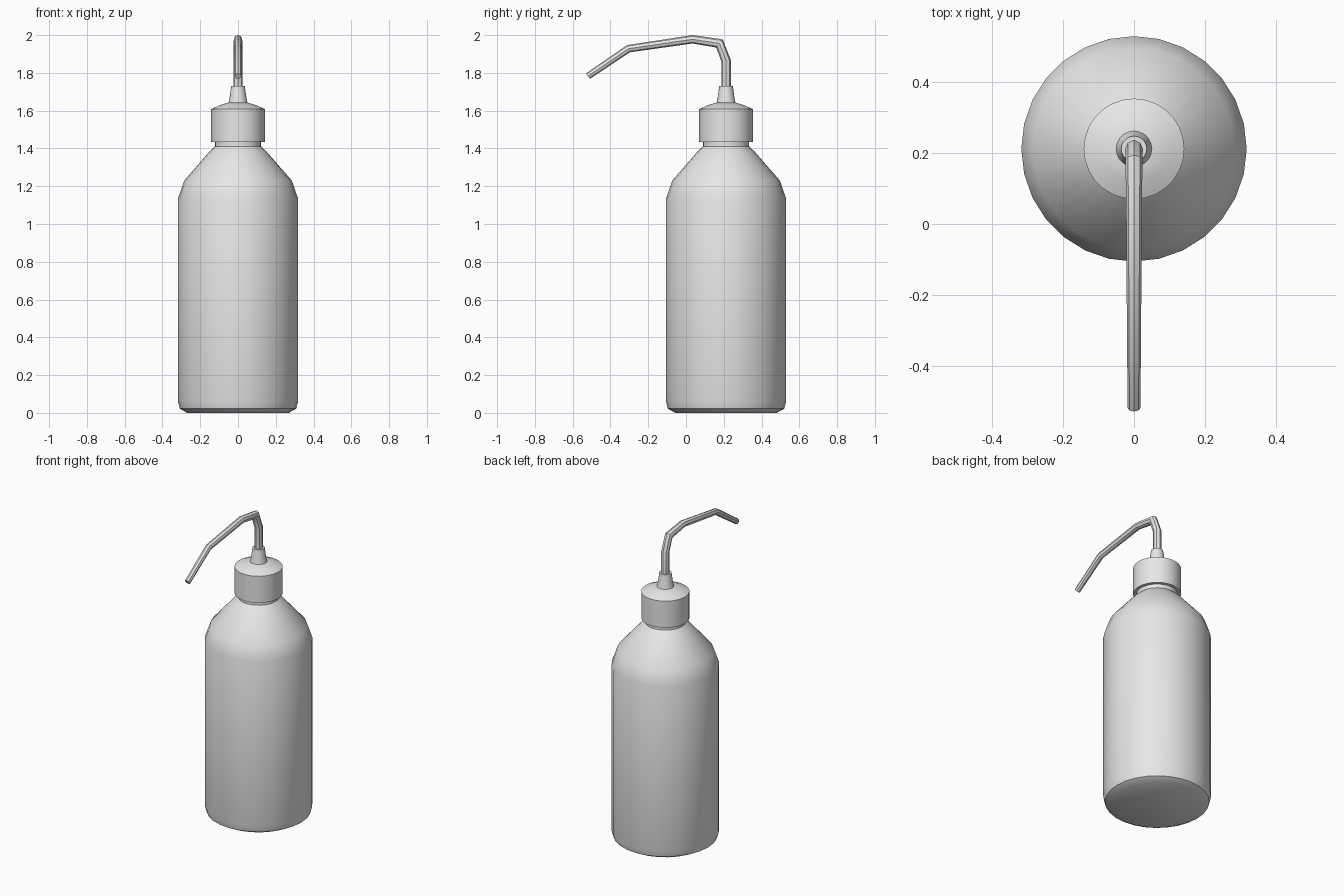
import bpy
import bmesh
import math
from mathutils import Vector

cube = bpy.data.objects.get("Cube")
if cube:
    bpy.data.objects.remove(cube)

AXIS_Y = 0.212  # bottle axis, offset so the spout is balanced about the origin

plastic = bpy.data.materials.new("light grey plastic")
plastic.use_nodes = True
colour = (0.8, 0.8, 0.8, 1)
plastic.diffuse_color = colour
plastic.node_tree.nodes["Principled BSDF"].inputs["Base Color"].default_value = colour


def loft(name, rings):
    """Skin a list of equal-length vertex rings and cap both ends."""
    bm = bmesh.new()
    loops = [[bm.verts.new(p) for p in ring] for ring in rings]
    n = len(loops[0])
    for a, b in zip(loops, loops[1:]):
        for i in range(n):
            j = (i + 1) % n
            bm.faces.new((a[i], a[j], b[j], b[i]))
    bm.faces.new(loops[0])
    bm.faces.new(loops[-1])
    bmesh.ops.recalc_face_normals(bm, faces=bm.faces)
    mesh = bpy.data.meshes.new(name)
    bm.to_mesh(mesh)
    bm.free()
    mesh.materials.append(plastic)
    obj = bpy.data.objects.new(name, mesh)
    bpy.context.collection.objects.link(obj)
    bpy.ops.object.select_all(action='DESELECT')
    obj.select_set(True)
    bpy.context.view_layer.objects.active = obj
    bpy.ops.object.shade_smooth_by_angle(angle=math.radians(35))
    return obj


def circle(n):
    return [(math.cos(math.tau * i / n), math.sin(math.tau * i / n)) for i in range(n)]


def turned(name, profile, sides):
    """Revolve a (radius, height) profile about the bottle axis."""
    return loft(name, [[(r * c, AXIS_Y + r * s, z) for c, s in circle(sides)]
                       for r, z in profile])


def bent_tube(name, path, sides):
    """Tapered tube along (y, z, radius) points, mitred at each bend."""
    pts = [Vector((0, y, z)) for y, z, r in path]
    across = Vector((1, 0, 0))
    rings = []
    for i, p in enumerate(pts):
        before = (p - pts[i - 1]).normalized() if i else (pts[1] - p).normalized()
        after = (pts[i + 1] - p).normalized() if i + 1 < len(pts) else before
        tangent = (before + after).normalized()
        radius = path[i][2]
        side = tangent.cross(across) / tangent.dot(before)
        rings.append([p + radius * (c * across + s * side) for c, s in circle(sides)])
    return loft(name, rings)


# Bottle with chamfered foot, sloping shoulder and neck
turned("bottle_body", [(0.268, 0), (0.308, 0.022), (0.318, 0.06), (0.318, 1.135),
                       (0.285, 1.23), (0.15, 1.385), (0.122, 1.41), (0.122, 1.45)], 28)

# Screw cap with a shallow dome
turned("screw_cap", [(0.142, 1.435), (0.142, 1.608), (0.095, 1.63), (0.05, 1.642)], 28)

# Conical collar holding the tube
turned("nozzle_collar", [(0.052, 1.635), (0.045, 1.665), (0.036, 1.73)], 20)

# Bent spout reaching forwards
bent_tube("spout_tube", [(AXIS_Y, 1.70, 0.025), (AXIS_Y, 1.865, 0.025),
                         (0.177, 1.956, 0.024), (0.035, 1.978, 0.022),
                         (-0.305, 1.928, 0.02), (-0.519, 1.783, 0.018)], 8)
